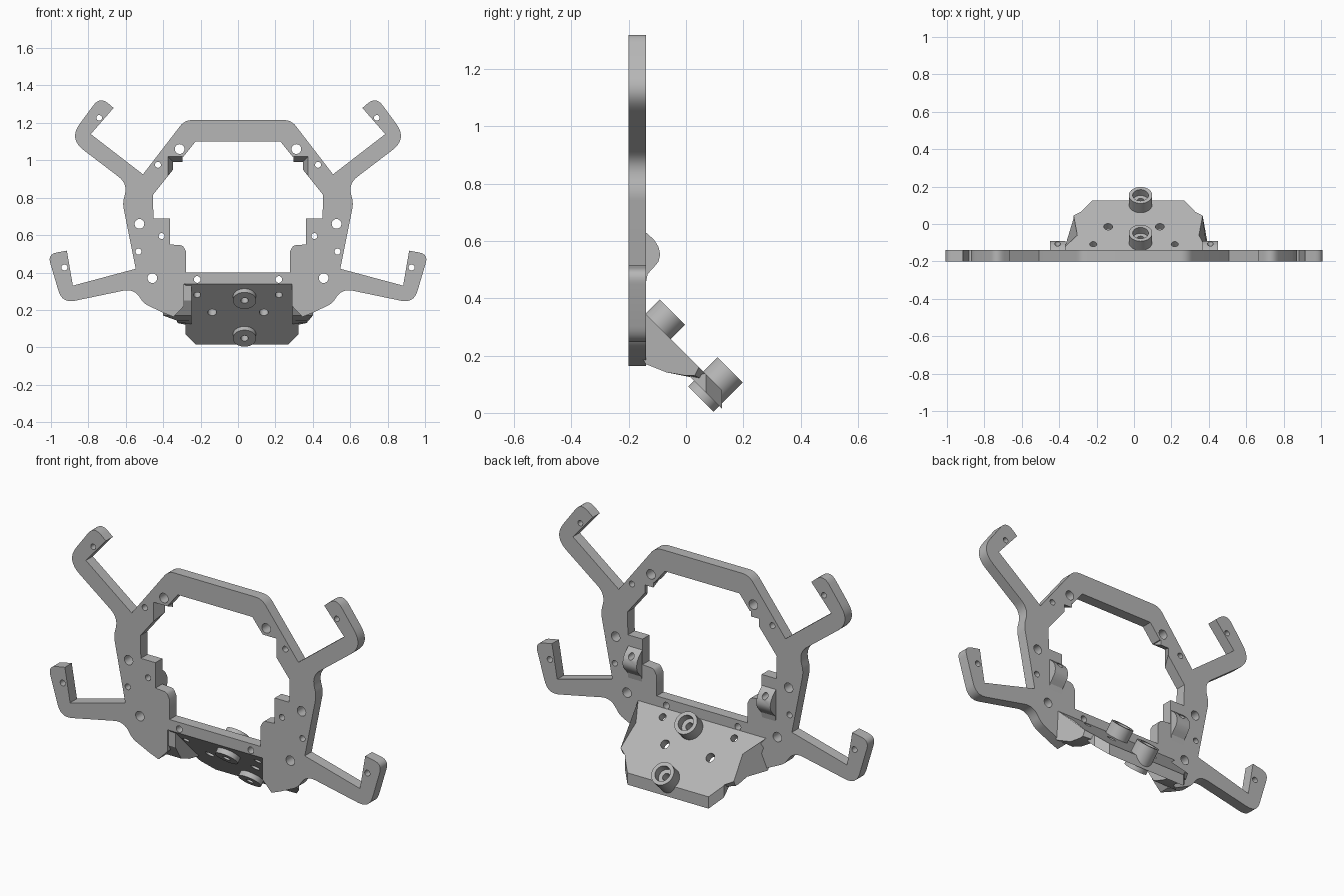
import bpy, bmesh, math
from mathutils import Vector, Matrix

if "Cube" in bpy.data.objects:
    bpy.data.objects.remove(bpy.data.objects["Cube"])

grey = bpy.data.materials.new("plain grey")
grey.use_nodes = True
COLOR = (0.47, 0.47, 0.47, 1)
grey.diffuse_color = COLOR
grey.node_tree.nodes["Principled BSDF"].inputs["Base Color"].default_value = COLOR

FRONT, BACK = -0.2, -0.14
AXIS = Vector((0, 1, 1)).normalized()


def finish(obj):
    """Give a mesh object its material and shading."""
    obj.data.materials.clear()
    obj.data.materials.append(grey)
    bpy.ops.object.select_all(action='DESELECT')
    obj.select_set(True)
    bpy.context.view_layer.objects.active = obj
    bpy.ops.object.shade_smooth_by_angle(angle=math.radians(30))
    return obj


def add_mesh(name, bm):
    bmesh.ops.recalc_face_normals(bm, faces=bm.faces)
    mesh = bpy.data.meshes.new(name)
    bm.to_mesh(mesh)
    bm.free()
    obj = bpy.data.objects.new(name, mesh)
    bpy.context.collection.objects.link(obj)
    return obj


def loft(name, loops, closed=False):
    """Skin a row of loops; cap the ends or join them into a ring."""
    bm = bmesh.new()
    rings = [[bm.verts.new(p) for p in loop] for loop in loops]
    pairs = list(zip(rings, rings[1:]))
    if closed:
        pairs.append((rings[-1], rings[0]))
    else:
        bm.faces.new(rings[0])
        bm.faces.new(rings[-1])
    for a, b in pairs:
        for i in range(len(a)):
            j = (i + 1) % len(a)
            bm.faces.new((a[i], a[j], b[j], b[i]))
    return add_mesh(name, bm)


def prism_x(name, profile, x0, x1):
    return loft(name, [[(x, y, z) for y, z in profile] for x in (x0, x1)])


def cut(obj, center, radius, axis):
    """Drill a round hole and bake it into the mesh."""
    bm = bmesh.new()
    turn = Vector((0, 0, 1)).rotation_difference(axis).to_matrix().to_4x4()
    bmesh.ops.create_cone(bm, cap_ends=True, segments=24, radius1=radius, radius2=radius,
                          depth=0.4, matrix=Matrix.Translation(center) @ turn)
    tool = add_mesh("hole_cutter", bm)
    tool.hide_render = True
    mod = obj.modifiers.new("hole", 'BOOLEAN')
    mod.operation, mod.solver, mod.object = 'DIFFERENCE', 'EXACT', tool
    bpy.ops.object.select_all(action='DESELECT')
    bpy.context.view_layer.objects.active = obj
    obj.select_set(True)
    bpy.ops.object.modifier_apply(modifier=mod.name)
    bpy.data.objects.remove(tool)


def rounded(points):
    """Replace corners that carry a radius with a short curve."""
    out = []
    for i, p in enumerate(points):
        c = Vector(p[:2])
        if len(p) < 3:
            out.append(c)
            continue
        a = Vector(points[i - 1][:2]) - c
        b = Vector(points[(i + 1) % len(points)][:2]) - c
        a, b = c + a.normalized() * p[2], c + b.normalized() * p[2]
        for k in range(9):
            t = k / 8
            out.append(a * (1 - t) ** 2 + c * 2 * t * (1 - t) + b * t ** 2)
    return out


def mirrored(half):
    return half + [(-p[0],) + p[1:] for p in reversed(half)]


def circle(x, z, r):
    return [Vector((x + r * math.cos(k * math.pi / 12), z + r * math.sin(k * math.pi / 12)))
            for k in range(24)]


# Frame: ring with four hooked arms
outer = [(.285, 1.215, .04), (.508, .925), (.787, 1.14), (.665, 1.28), (.738, 1.342, .06),
         (.905, 1.115, .1), (.59, .875, .06), (.617, .77, .03), (.547, .42), (.883, .33),
         (.915, .517), (1.018, .498, .05), (.94, .235, .07), (.555, .315, .06),
         (.505, .235, .03), (.4, .185), (.345, .163), (.29, .22), (.29, .34)]
inner = [(.227, 1.1), (.291, 1.02), (.375, 1.02), (.375, .915), (.455, .815), (.452, .69),
         (.363, .69), (.363, .55), (.295, .545, .015), (.277, .51), (.277, .4)]
holes = [(.312, 1.06, .026), (.428, .976, .016), (.527, .66, .026), (.532, .512, .016),
         (.458, .37, .026), (.742, 1.227, .015), (.928, .427, .016), (.408, .595, .016),
         (.218, .363, .018)]
curve = bpy.data.curves.new("frame_outline", 'CURVE')
curve.dimensions, curve.fill_mode, curve.extrude = '2D', 'BOTH', (BACK - FRONT) / 2
loops = [rounded(mirrored(outer)), rounded(mirrored(inner))]
loops += [circle(s * x, z, r) for x, z, r in holes for s in (-1, 1)]
for loop in loops:
    spline = curve.splines.new('POLY')
    spline.points.add(len(loop) - 1)
    for point, co in zip(spline.points, loop):
        point.co = (co.x, co.y, 0, 1)
    spline.use_cyclic_u = True
source = bpy.data.objects.new("frame_outline", curve)
bpy.context.collection.objects.link(source)
bpy.context.view_layer.update()
evaluated = source.evaluated_get(bpy.context.evaluated_depsgraph_get())
bm = bmesh.new()
bm.from_mesh(evaluated.to_mesh())
bpy.data.objects.remove(source)
bmesh.ops.remove_doubles(bm, verts=bm.verts, dist=0.0001)
bm.transform(Matrix.Translation((0, (FRONT + BACK) / 2, 0)) @ Matrix.Rotation(math.pi / 2, 4, 'X'))
finish(add_mesh("frame", bm))

# Sloped mounting plate with chamfered rear corners
MID = 0.022
plate = prism_x("mounting_plate", [(FRONT, .34), (-.15, .355), (.125, .08), (.125, .015)],
                MID - .302, MID + .302)
bm = bmesh.new()
bm.from_mesh(plate.data)
ends = [e for e in bm.edges if all(v.co.y > .12 for v in e.verts)
        and abs(e.verts[0].co.x - e.verts[1].co.x) < .01]
bmesh.ops.bevel(bm, geom=ends, offset=.055, segments=1, affect='EDGES')
bm.to_mesh(plate.data)
bm.free()
BOSS_X = 0.035
boss_feet = [Vector((BOSS_X, -.15, .25)), Vector((BOSS_X, .052, .048))]
for foot in boss_feet:
    cut(plate, foot, .03, AXIS)
for s in (-1, 1):
    cut(plate, Vector((s * .138, -.047, .187)), .024, AXIS)
    cut(plate, Vector((s * .218, -.14, .28)), .019, AXIS)
    cut(plate, Vector((s * .218, -.17, .363)), .018, Vector((0, 1, 0)))
finish(plate)

# Hollow bosses standing through the plate
section = [(.02, 0), (.0625, 0), (.0625, .144), (.042, .144), (.042, .1), (.02, .1)]
side, up = Vector((1, 0, 0)), Vector((0, -1, 1)).normalized()
for name, foot in zip(("upper_boss", "lower_boss"), boss_feet):
    rings = []
    for k in range(40):
        a = k * math.tau / 40
        out = side * math.cos(a) + up * math.sin(a)
        rings.append([foot + out * r + AXIS * t for r, t in section])
    finish(loft(name, rings, closed=True))

# Paired parts on both sides
for s, word in ((-1, "right"), (1, "left")):
    # Wing joining the plate to the frame
    wing_in = [(-.19, .25), (-.14, .17), (-.07, .142), (.0, .128), (.06, .115), (.083, .122),
               (-.05, .255), (-.14, .345), (-.19, .335)]
    wing_out = [(.41, -.19, .25), (.4, -.14, .17), (.345, -.07, .142), (.345, .0, .13),
                (.345, .03, .13), (.345, .045, .16), (.325, -.06, .265), (.39, -.14, .345),
                (.39, -.19, .335)]
    finish(loft(word + "_wing", [[(MID + s * .27, y, z) for y, z in wing_in],
                                 [(MID * (x < .38) + s * x, y, z) for x, y, z in wing_out]]))

    # Rounded bracket on the back of the frame
    bump = prism_x(word + "_bracket",
                   [(-.15, .635), (BACK, .63), (-.112, .605), (-.096, .58), (-.09, .553),
                    (-.096, .528), (-.115, .505), (-.134, .485), (BACK, .455), (-.15, .45)],
                   s * .365, s * .45)
    cut(bump, Vector((s * .408, -.15, .595)), .016, Vector((0, 1, 0)))
    finish(bump)

    # Sloped edges of the upper notch
    finish(prism_x(word + "_notch_top", [(FRONT, 1.02), (BACK, 1.02), (BACK, .992)],
                   s * .297, s * .376))
    finish(loft(word + "_notch_side",
                [[(s * .375, FRONT, z), (s * .375, BACK, z), (s * .347, BACK, z + dz)]
                 for z, dz in ((.915, .035), (1.02, 0))]))
